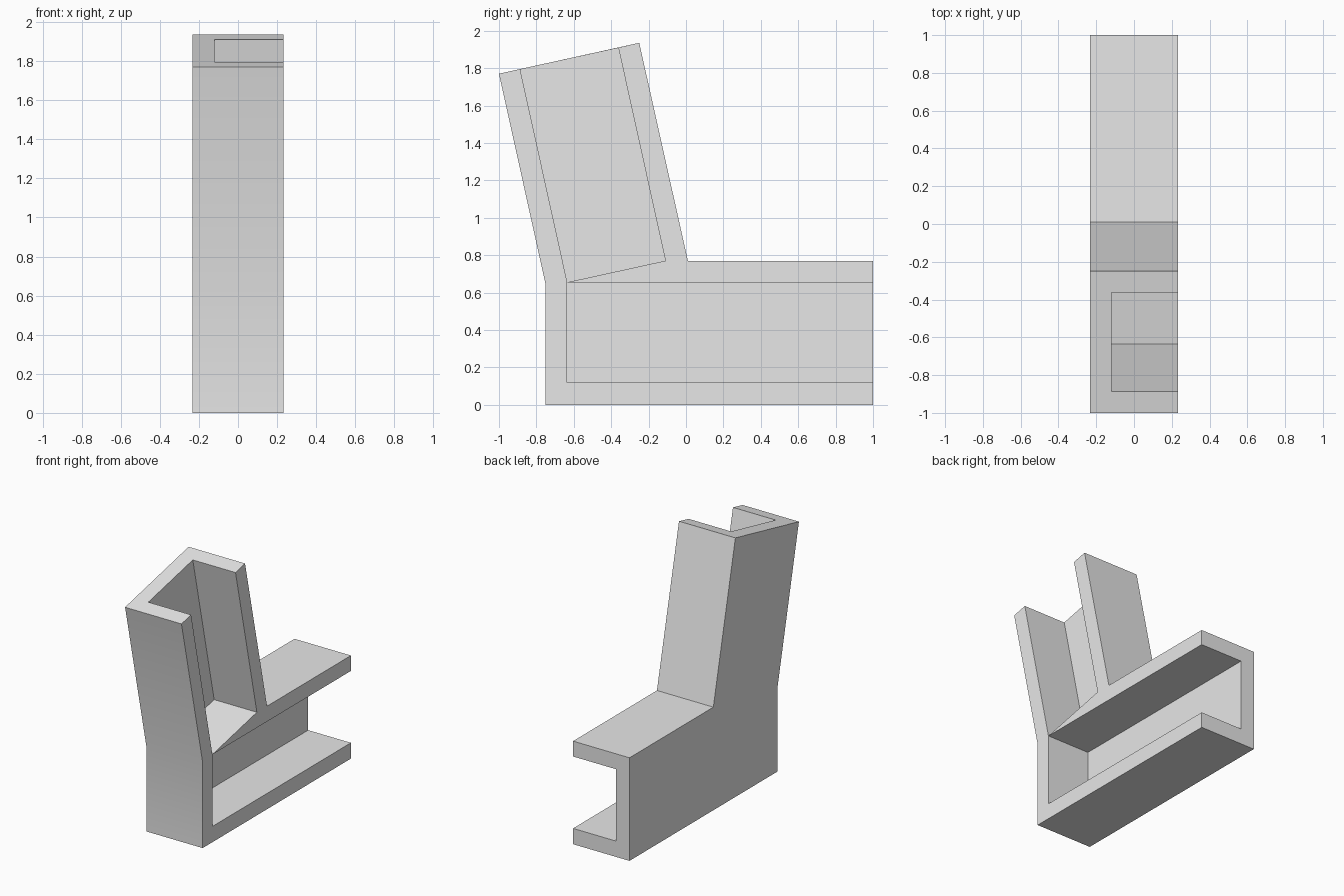
import bpy
import bmesh

cube = bpy.data.objects.get("Cube")
if cube:
    bpy.data.objects.remove(cube, do_unlink=True)

# Material
grey = bpy.data.materials.new("light grey")
grey.use_nodes = True
colour = (0.8, 0.8, 0.8, 1)
grey.diffuse_color = colour
grey.node_tree.nodes["Principled BSDF"].inputs["Base Color"].default_value = colour

# Side profile as (y, z): outer corners, then the corners of each channel
OUTER = {
    "heel": (-0.75, 0), "toe": (1, 0), "toe_top": (1, 0.77), "bend": (0.01, 0.77),
    "tip": (-0.25, 1.935), "crown": (-1, 1.77), "knee": (-0.75, 0.64),
}
LOWER = {
    "low_out": (1, 0.118), "low_in": (-0.635, 0.118),
    "high_in": (-0.635, 0.655), "high_out": (1, 0.655),
}
UPPER = {
    "rear_out": (-0.887, 1.795), "rear_in": (-0.635, 0.655),
    "front_in": (-0.11, 0.77), "front_out": (-0.362, 1.91),
}
BACK, WEB, OPEN = -0.233, -0.12, 0.233

bm = bmesh.new()


def layer(points, x):
    return {name: bm.verts.new((x, y, z)) for name, (y, z) in points.items()}


back, rim = layer(OUTER, BACK), layer(OUTER, OPEN)
floor = layer({**LOWER, **UPPER}, WEB)
lip = layer({**LOWER, **UPPER}, OPEN)
rim.update(lip)


def face(verts):
    bm.faces.new(verts)


def wall(a, b, start, end):
    face([a[start], a[end], b[end], b[start]])


# Plain side and the recessed channel floors
face(list(back.values()))
for channel in (LOWER, UPPER):
    names = list(channel)
    face([floor[n] for n in names])
    for start, end in zip(names, names[1:]):
        wall(floor, lip, start, end)

# Outer walls, apart from the two open channel ends
for names in (("heel", "toe"), ("toe_top", "bend"), ("bend", "tip"),
              ("crown", "knee"), ("knee", "heel")):
    wall(back, rim, *names)

# C-shaped ends
for a, b, first, last in (("toe", "toe_top", "low_out", "high_out"),
                          ("crown", "tip", "rear_out", "front_out")):
    face([back[a], back[b], rim[b], lip[last], floor[last],
          floor[first], lip[first], rim[a]])

# Rim on the open side: rear strip and front strip
for names in ("heel toe low_out low_in high_in rear_in rear_out crown knee",
              "high_in high_out toe_top bend tip front_out front_in rear_in"):
    face([rim[n] for n in names.split()])

bmesh.ops.recalc_face_normals(bm, faces=bm.faces)
mesh = bpy.data.meshes.new("angled_channel_bracket")
bm.to_mesh(mesh)
bm.free()
mesh.materials.append(grey)

bracket = bpy.data.objects.new("angled_channel_bracket", mesh)
bpy.context.collection.objects.link(bracket)
bpy.ops.object.select_all(action="DESELECT")
bracket.select_set(True)
bpy.context.view_layer.objects.active = bracket
bpy.ops.object.shade_smooth_by_angle()
